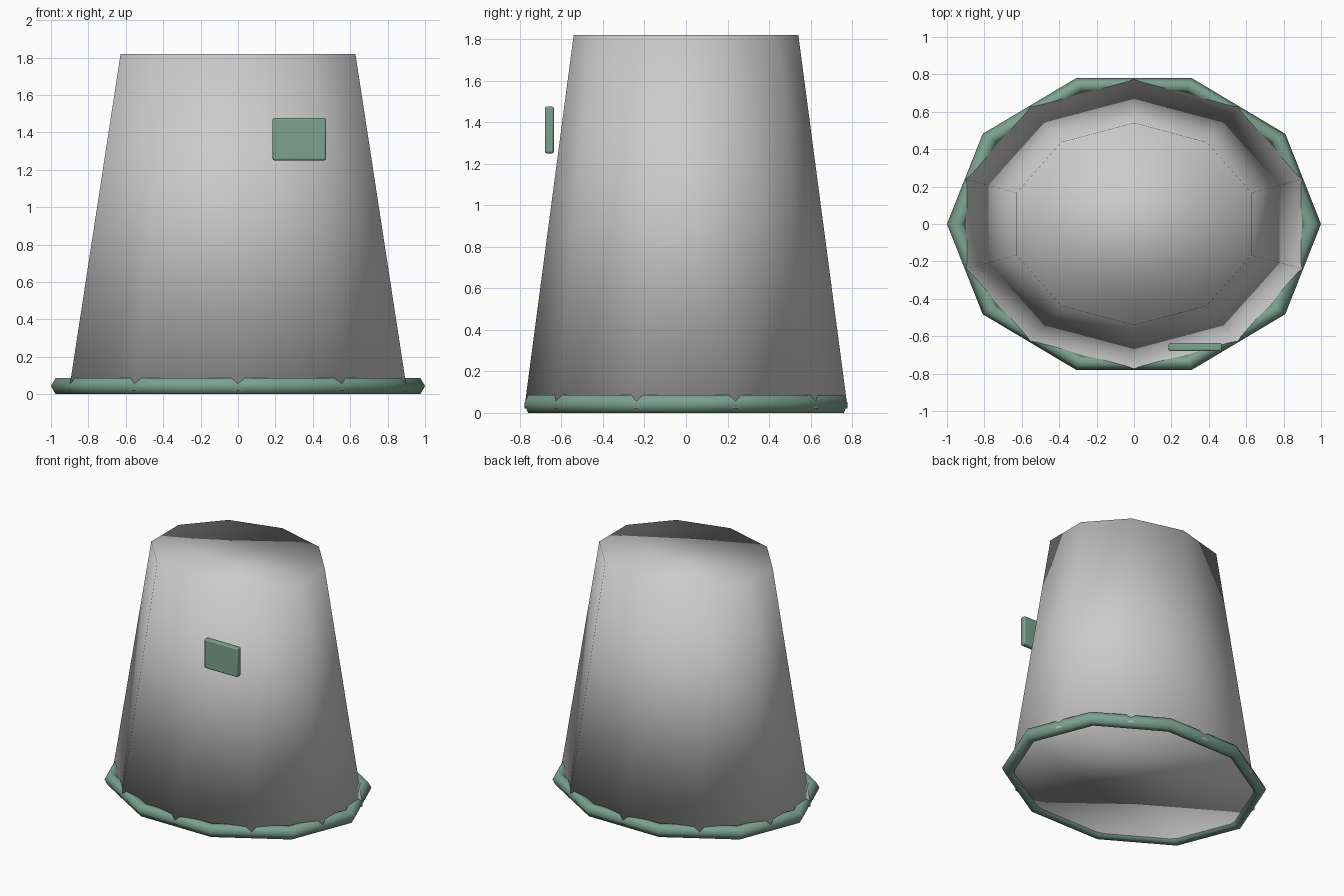
import bpy

if "Cube" in bpy.data.objects:
    bpy.data.objects.remove(bpy.data.objects["Cube"])

Y_SQUASH = 0.82   # oval cross-section
SIDES = 10

green = bpy.data.materials.new("green_trim")
green.diffuse_color = (0.20, 0.36, 0.28, 1.0)
green.use_nodes = True
green.node_tree.nodes["Principled BSDF"].inputs["Base Color"].default_value = green.diffuse_color


def finish(name, scale, mat=None):
    """Name the active object, apply its scale and smooth it."""
    obj = bpy.context.object
    obj.name = name
    obj.scale = scale
    bpy.ops.object.transform_apply(location=False, rotation=False, scale=True)
    bpy.ops.object.shade_smooth()
    if mat:
        obj.data.materials.append(mat)
    return obj


# Tapered ten-sided oval body, capped at both ends
bottom, top = 0.02, 1.82
bpy.ops.mesh.primitive_cone_add(vertices=SIDES, radius1=0.95, radius2=0.66,
                                depth=top - bottom, end_fill_type='NGON',
                                location=(0, 0, (top + bottom) / 2))
finish("tapered_body", (1, Y_SQUASH, 1))

# Hem ring around the base
bpy.ops.mesh.primitive_torus_add(major_segments=SIDES, minor_segments=6,
                                 major_radius=0.95, minor_radius=0.05,
                                 location=(0, 0, 0.0433))
finish("hem_ring", (1, Y_SQUASH, 1), green)

# Small bevelled patch floating just off the front
bpy.ops.mesh.primitive_cube_add(size=1, location=(0.328, -0.658, 1.363))
patch = finish("front_patch", (0.286, 0.044, 0.225), green)
bevel = patch.modifiers.new("soft_edges", 'BEVEL')
bevel.width = 0.009
bevel.segments = 2
bpy.ops.object.shade_smooth_by_angle()
